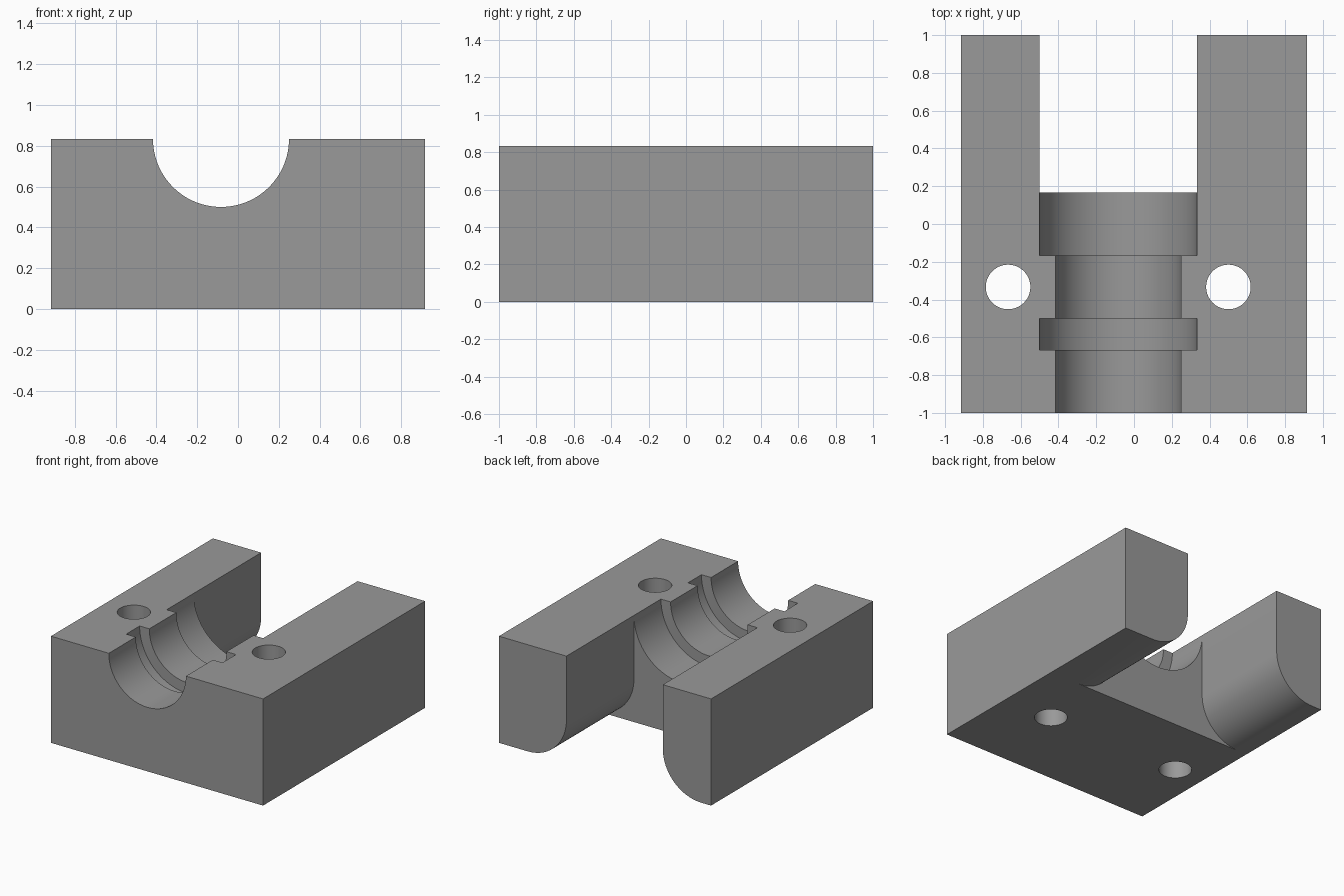
import bpy, bmesh, math
from mathutils import Vector

if "Cube" in bpy.data.objects:
    bpy.data.objects.remove(bpy.data.objects["Cube"])

W, H = 11 / 12, 10 / 12          # half width, height
BORE_X = -1 / 12                 # bore axis, lying in the top face


def make_object(name, bm):
    bmesh.ops.recalc_face_normals(bm, faces=bm.faces)
    mesh = bpy.data.meshes.new(name)
    bm.to_mesh(mesh)
    bm.free()
    obj = bpy.data.objects.new(name, mesh)
    bpy.context.collection.objects.link(obj)
    return obj


def extrude(name, points, direction):
    bm = bmesh.new()
    face = bm.faces.new([bm.verts.new(p) for p in points])
    res = bmesh.ops.extrude_face_region(bm, geom=[face], use_keep_orig=True)
    verts = [v for v in res["geom"] if isinstance(v, bmesh.types.BMVert)]
    bmesh.ops.translate(bm, verts=verts, vec=Vector(direction))
    return make_object(name, bm)


def ring(r, n):
    return [(r * math.cos(2 * math.pi * i / n), r * math.sin(2 * math.pi * i / n)) for i in range(n)]


# Solid block
block = extrude("clamp_block", [(-W, -1, 0), (W, -1, 0), (W, 1, 0), (-W, 1, 0)], (0, 0, H))

# Rear channel, flaring outward with a round at the bottom of both arms
R, left, right = 1 / 3, -0.5, 1 / 3
arc = [math.radians(90 * i / 20) for i in range(21)]
profile = [(left, 1.0)]
profile += [(left - R + R * math.cos(a), R - R * math.sin(a)) for a in arc]
profile += [(left - R, -0.1), (right + R, -0.1)]
profile += [(right + R - R * math.cos(a), R - R * math.sin(a)) for a in reversed(arc)]
profile += [(right, 1.0)]
channel = extrude("channel_cutter", [(x, 1 / 6, z) for x, z in profile], (0, 1, 0))

# Stepped bore: narrow, groove, narrow, wide
bm = bmesh.new()
N = 96
steps = [(-1.1, 1 / 3), (-2 / 3, 1 / 3), (-2 / 3, 5 / 12), (-0.5, 5 / 12),
         (-0.5, 1 / 3), (-1 / 6, 1 / 3), (-1 / 6, 5 / 12), (0.25, 5 / 12)]
rings = [[bm.verts.new((BORE_X + x, y, H + z)) for x, z in ring(r, N)] for y, r in steps]
for a, b in zip(rings, rings[1:]):
    for i in range(N):
        bm.faces.new((a[i], a[(i + 1) % N], b[(i + 1) % N], b[i]))
bm.faces.new(rings[0])
bm.faces.new(rings[-1])
bore = make_object("bore_cutter", bm)

# Bolt holes either side of the bore
cutters = [channel, bore]
for side in (-1, 1):
    cx = BORE_X + side * 7 / 12
    points = [(cx + x, -1 / 3 + y, -0.1) for x, y in ring(0.118, 64)]
    cutters.append(extrude("bolt_hole_cutter", points, (0, 0, 1.1)))

for cutter in cutters:
    mod = block.modifiers.new(cutter.name, "BOOLEAN")
    mod.operation = "DIFFERENCE"
    mod.solver = "EXACT"
    mod.object = cutter

# Bake the cuts and drop the cutters
bpy.context.view_layer.objects.active = block
block.select_set(True)
for mod in list(block.modifiers):
    bpy.ops.object.modifier_apply(modifier=mod.name)
for cutter in cutters:
    bpy.data.objects.remove(cutter)

grey = bpy.data.materials.new("mid_grey")
grey.diffuse_color = (0.32, 0.32, 0.32, 1)
grey.use_nodes = True
grey.node_tree.nodes["Principled BSDF"].inputs["Base Color"].default_value = grey.diffuse_color
block.data.materials.clear()
block.data.materials.append(grey)
for poly in block.data.polygons:
    poly.material_index = 0
bpy.ops.object.shade_smooth_by_angle(angle=math.radians(30))
